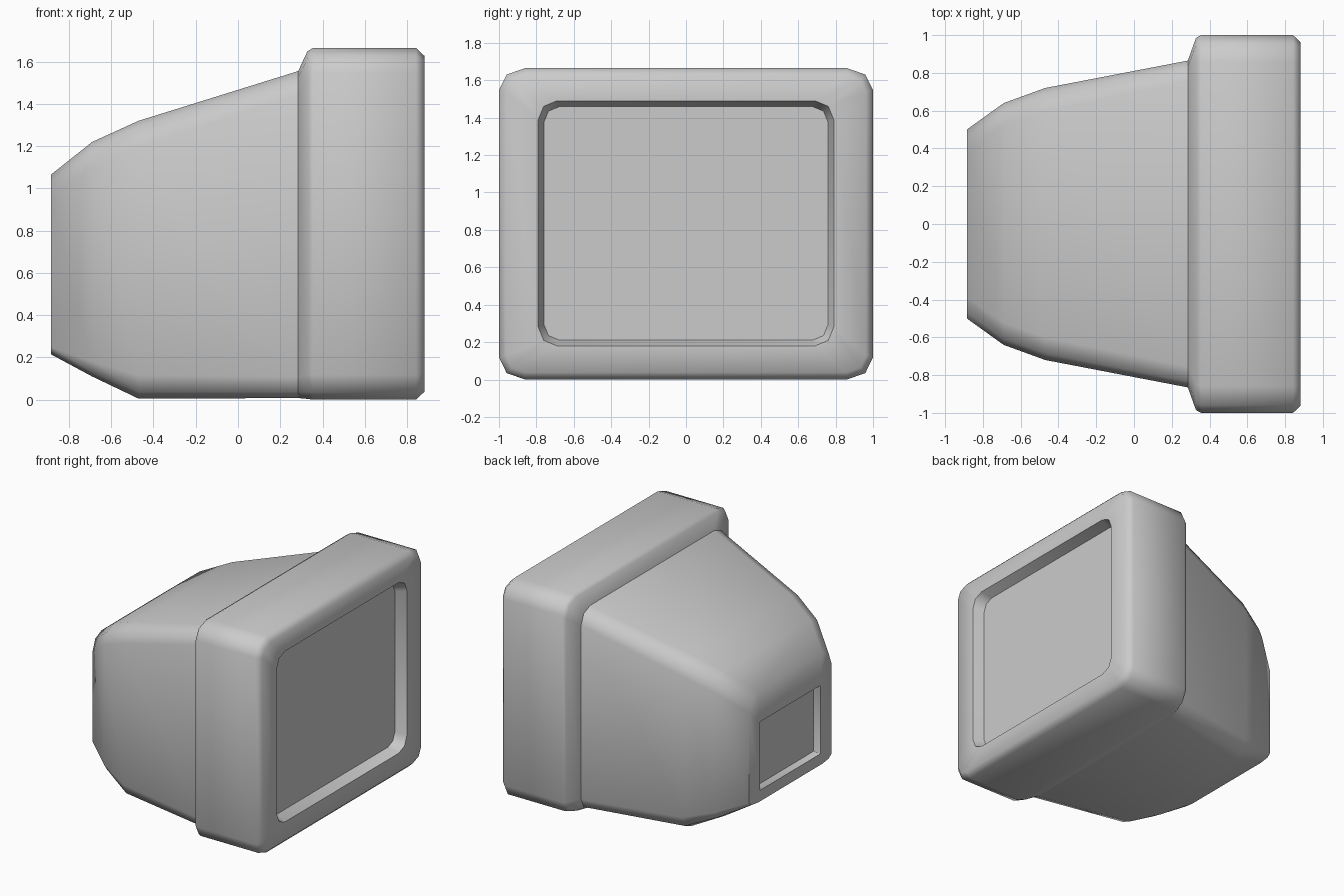
import bpy, math

if "Cube" in bpy.data.objects:
    bpy.data.objects.remove(bpy.data.objects["Cube"])

# A ring is (x, half width, bottom z, top z, corner width, top corner height, bottom corner height)
SEGMENTS = 2


def ring_points(x, hy, z0, z1, ry, rt, rb):
    pts = []
    corners = [(1, -1, rb), (1, 1, rt), (-1, 1, rt), (-1, -1, rb)]
    for k, (sy, sz, rz) in enumerate(corners):
        cy = sy * (hy - ry)
        cz = z1 - rz if sz > 0 else z0 + rz
        for s in range(SEGMENTS + 1):
            a = math.radians(-90 + 90 * k + 90 * s / SEGMENTS)
            pts.append((x, cy + ry * math.cos(a), cz + rz * math.sin(a)))
    return pts


def loft(name, rings, cap_back=False, cap_front=False):
    verts, faces = [], []
    n = 4 * (SEGMENTS + 1)
    for r in rings:
        verts += ring_points(*r)
    for j in range(len(rings) - 1):
        for i in range(n):
            a, b = j * n + i, j * n + (i + 1) % n
            faces.append((a, b, b + n, a + n))
    if cap_back:
        faces.append(tuple(reversed(range(n))))
    if cap_front:
        faces.append(tuple(range(len(verts) - n, len(verts))))
    mesh = bpy.data.meshes.new(name)
    mesh.from_pydata(verts, [], faces)
    ob = bpy.data.objects.new(name, mesh)
    bpy.context.collection.objects.link(ob)
    bpy.ops.object.select_all(action='DESELECT')
    ob.select_set(True)
    bpy.context.view_layer.objects.active = ob
    bpy.ops.object.shade_smooth_by_angle(angle=math.radians(47))
    return ob


joint = (0.285, 0.865, 0.008, 1.555, 0.11, 0.11, 0.10)
back_floor = (-0.84, 0.345, 0.315, 0.81, 0.004, 0.004, 0.004)
screen_edge = (0.80, 0.76, 0.21, 1.46, 0.085, 0.085, 0.085)

# Tapered rear housing with a recess in its back face
loft("rear_housing", [
    back_floor,
    (-0.885, 0.365, 0.30, 0.825, 0.004, 0.004, 0.004),
    (-0.885, 0.50, 0.215, 1.065, 0.11, 0.12, 0.035),
    (-0.69, 0.64, 0.11, 1.22, 0.12, 0.12, 0.07),
    (-0.47, 0.72, 0.005, 1.32, 0.12, 0.12, 0.11),
    joint,
], cap_back=True)

# Front frame: flared back edge, bevelled front edge, sloped screen opening
loft("front_frame", [
    joint,
    (0.328, 0.985, 0.004, 1.648, 0.135, 0.115, 0.115),
    (0.355, 1.0, 0.0, 1.665, 0.14, 0.118, 0.118),
    (0.842, 1.0, 0.0, 1.665, 0.14, 0.118, 0.118),
    (0.882, 0.962, 0.038, 1.627, 0.10, 0.09, 0.09),
    (0.882, 0.79, 0.18, 1.49, 0.10, 0.10, 0.10),
    screen_edge,
])

# Flat screen at the bottom of the opening
loft("screen", [screen_edge], cap_front=True)
